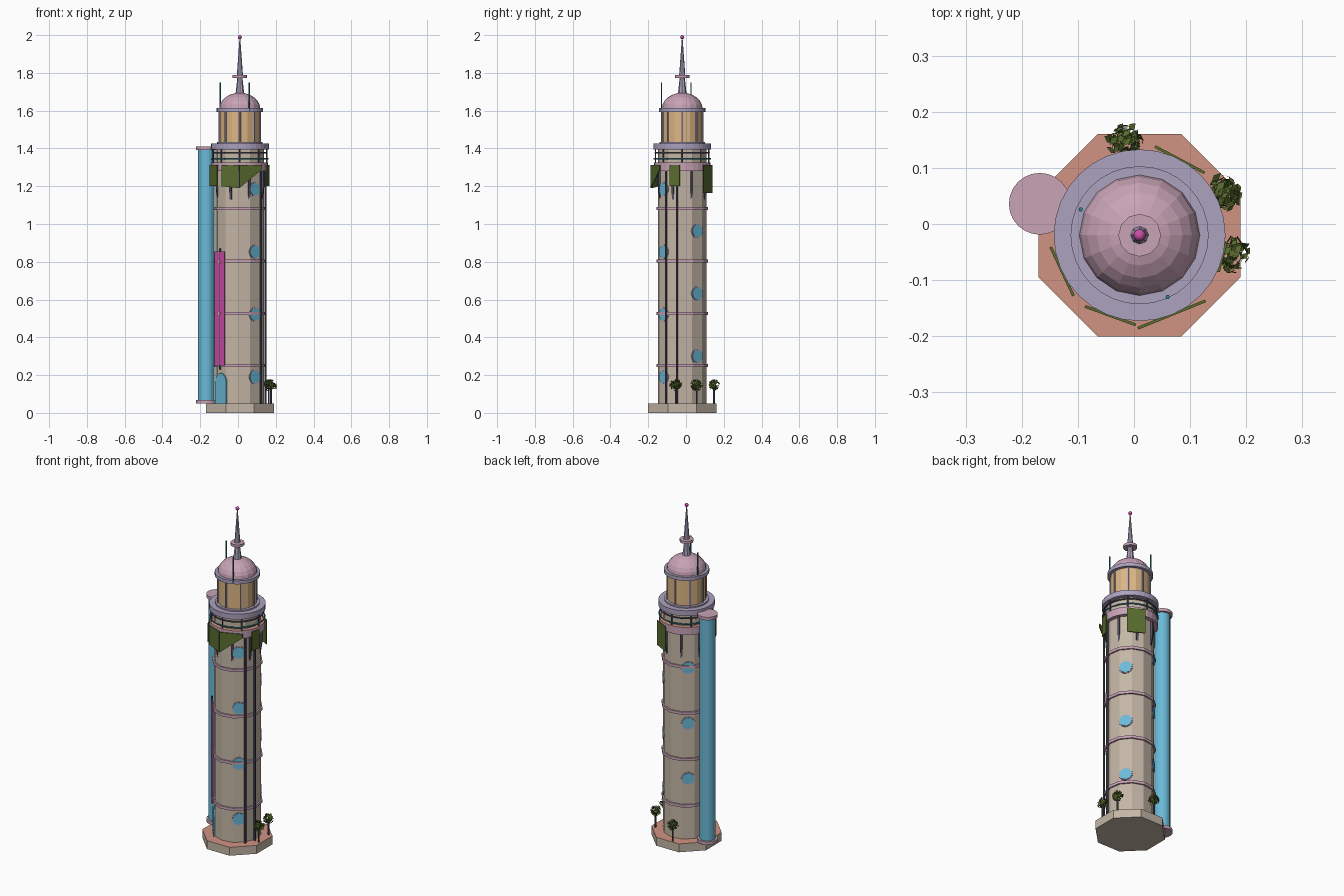
import bpy, bmesh, math, random
from mathutils import Vector

if "Cube" in bpy.data.objects:
    bpy.data.objects.remove(bpy.data.objects["Cube"])

random.seed(4)
AX, AY = 0.01, -0.02          # tower axis
TURN = math.radians(9 + 15)   # puts shaft face centres at 9 + 30k degrees


def mat(name, r, g, b):
    m = bpy.data.materials.new(name)
    m.diffuse_color = [((c / 255 + 0.055) / 1.055) ** 2.4 for c in (r, g, b)] + [1]
    m.use_nodes = True
    m.node_tree.nodes["Principled BSDF"].inputs["Base Color"].default_value = m.diffuse_color
    return m


STONE = mat("beige stone", 196, 182, 166)
CLAY = mat("terracotta", 208, 147, 130)
LAV = mat("lavender", 172, 162, 190)
MAUVE = mat("mauve pink", 200, 163, 182)
GLASS = mat("sky blue glass", 106, 186, 216)
GOLD = mat("warm gold", 220, 182, 134)
LEAF = mat("leaf green", 88, 108, 46)
SLATE = mat("slate", 84, 82, 100)
MAGENTA = mat("magenta", 205, 80, 168)
TEAL = mat("teal", 44, 128, 138)


def finish(bm, name, *mats):
    me = bpy.data.meshes.new(name)
    bmesh.ops.recalc_face_normals(bm, faces=bm.faces)
    bm.to_mesh(me)
    bm.free()
    for m in mats:
        me.materials.append(m)
    ob = bpy.data.objects.new(name, me)
    bpy.context.collection.objects.link(ob)
    return ob


def lathe(name, profile, m, sides=32, x=AX, y=AY, turn=0.0, top=None):
    """Stack of (radius, z) rings with capped ends; top = material for upward faces."""
    bm = bmesh.new()
    rings = []
    for r, z in profile:
        rings.append([bm.verts.new((x + r * math.cos(turn + 2 * math.pi * i / sides),
                                    y + r * math.sin(turn + 2 * math.pi * i / sides), z))
                      for i in range(sides)])
    for a, b in zip(rings, rings[1:]):
        for i in range(sides):
            j = (i + 1) % sides
            bm.faces.new((a[i], a[j], b[j], b[i]))
    bm.faces.new(rings[0])
    bm.faces.new(rings[-1])
    bm.normal_update()
    bmesh.ops.recalc_face_normals(bm, faces=bm.faces)
    for f in bm.faces:
        if top and f.normal.z > 0.5:
            f.material_index = 1
    return finish(bm, name, *([m, top] if top else [m]))


def disc(name, r, z0, z1, m, **kw):
    return lathe(name, [(r, z0), (r, z1)], m, **kw)


def polar(deg, r):
    a = math.radians(deg)
    return AX + r * math.cos(a), AY + r * math.sin(a)


def rod(name, deg, r, z0, z1, rad, m):
    x, y = polar(deg, r)
    return disc(name, rad, z0, z1, m, sides=6, x=x, y=y)


def plate(name, deg, r, outline, depth, m):
    """Flat plate facing outward at an angle; outline is (sideways, z)."""
    a = math.radians(deg)
    out, side = Vector((math.cos(a), math.sin(a), 0)), Vector((-math.sin(a), math.cos(a), 0))
    bm = bmesh.new()
    rows = [[bm.verts.new(Vector((AX, AY, z)) + out * d + side * t) for t, z in outline]
            for d in (r, r + depth)]
    bm.faces.new(rows[0])
    bm.faces.new(rows[1])
    n = len(outline)
    for i in range(n):
        j = (i + 1) % n
        bm.faces.new((rows[0][i], rows[0][j], rows[1][j], rows[1][i]))
    return finish(bm, name, m)


def arc(cx, cz, r, a0, a1, n):
    return [(cx + r * math.cos(math.radians(a0 + (a1 - a0) * i / n)),
             cz + r * math.sin(math.radians(a0 + (a1 - a0) * i / n))) for i in range(n + 1)]


def rail(name, r, z, m):
    bpy.ops.mesh.primitive_torus_add(location=(AX, AY, z), major_radius=r, minor_radius=0.004,
                                     major_segments=32, minor_segments=6)
    bpy.context.object.name = name
    bpy.context.object.data.materials.append(m)


# Plinth and shaft with its string courses
disc("plinth", 0.195, 0, 0.05, STONE, sides=8, turn=math.pi / 8, top=CLAY)
disc("shaft", 0.129, 0.05, 1.40, STONE, sides=12, turn=TURN)
for k in range(4):
    z = 0.25 + 0.277 * k
    disc("string_course", 0.138, z - 0.008, z + 0.008, MAUVE, sides=12, turn=TURN)

# Round windows climbing in a spiral
for i in range(10):
    deg, z = -51 + 90 * (i % 3), 0.19 + 0.1105 * i
    plate("window_rim", deg, 0.122, arc(0, z, 0.038, 0, 337.5, 15), 0.0055, MAUVE)
    plate("window_pane", deg, 0.124, arc(0, z, 0.034, 0, 337.5, 15), 0.006, GLASS)

# Arched door and the long banner above it
plate("door", -141, 0.124, [(-0.045, 0.05), (0.045, 0.05)] + arc(0, 0.165, 0.045, 0, 180, 10),
      0.008, GLASS)
plate("banner", -141, 0.134, [(-0.042, 0.25), (0.042, 0.25), (0.042, 0.855), (-0.042, 0.855)],
      0.006, MAGENTA)
rod("banner_pole", -141, 0.136, 0.23, 0.87, 0.005, SLATE)
for z in (0.525, 0.80):
    plate("banner_stud", -141, 0.139, arc(0, z, 0.009, 0, 300, 5), 0.004, GOLD)

# Lift tube at the side
LX, LY = -0.168, 0.036
disc("lift_tube", 0.043, 0.06, 1.40, GLASS, sides=20, x=LX, y=LY)
for z in (0.05, 1.393):
    disc("lift_cap", 0.055, z, z + 0.018, MAUVE, sides=24, x=LX, y=LY)

# Two drain pipes
for x, y in ((0.145, -0.048), (0.122, -0.106)):
    disc("drain_pipe", 0.006, 0.05, 1.29, SLATE, sides=8, x=x, y=y)

# Gallery: deck, brackets, rails, posts and roof ring
disc("gallery_deck", 0.149, 1.28, 1.325, MAUVE, top=CLAY)
for k in range(8):
    deg = 22.5 + 45 * k
    bm = bmesh.new()
    x0, y0 = polar(deg, 0.127)
    x1, y1 = polar(deg, 0.138)
    a = math.radians(deg)
    sx, sy = -math.sin(a) * 0.006, math.cos(a) * 0.006
    pts = [(x0, y0, 1.13), (x0, y0, 1.28), (x1, y1, 1.28), (x1, y1, 1.20)]
    rows = [[bm.verts.new((x + s * sx, y + s * sy, z)) for x, y, z in pts] for s in (-1, 1)]
    bm.faces.new(rows[0])
    bm.faces.new(rows[1])
    for i in range(4):
        j = (i + 1) % 4
        bm.faces.new((rows[0][i], rows[0][j], rows[1][j], rows[1][i]))
    finish(bm, "bracket", SLATE)
    rod("gallery_post", deg + 22.5, 0.141, 1.325, 1.40, 0.004, SLATE)
rail("lower_rail", 0.149, 1.345, TEAL)
rail("upper_rail", 0.143, 1.377, SLATE)
disc("gallery_roof", 0.153, 1.395, 1.427, LAV)

# Greenery hanging from the gallery: angle, half width, bottom left, bottom right
for deg, w, zl, zr in ((-155, 0.048, 1.2, 1.2), (-110, 0.048, 1.2, 1.19), (-68, 0.065, 1.19, 1.29),
                       (-15, 0.027, 1.2, 1.2), (62, 0.05, 1.165, 1.165)):
    plate("hanging_ivy", deg, 0.150, [(-w, zl), (w, zr), (w, 1.312), (-w, 1.312)], 0.005, LEAF)

# Lantern room
disc("lantern_kerb", 0.121, 1.427, 1.435, LAV)
disc("lantern_glazing", 0.106, 1.43, 1.595, GOLD, sides=16)
for k in range(8):
    rod("mullion", 45 * k, 0.107, 1.43, 1.595, 0.005, LAV)
disc("cornice", 0.123, 1.592, 1.613, LAV)
lathe("dome", [(0.108 * math.cos(t), 1.61 + 0.085 * math.sin(t))
               for t in [math.radians(15 * i) for i in range(6)] + [1.5]], MAUVE, sides=16)

# Spire with its collar and finial
lathe("spire", [(0.024, 1.68), (0.014, 1.77), (0.016, 1.79), (0.002, 1.985)], LAV, sides=8)
disc("spire_collar", 0.038, 1.773, 1.788, MAUVE, sides=12)
bpy.ops.mesh.primitive_uv_sphere_add(segments=10, ring_count=6, radius=0.011,
                                     location=(AX, AY, 1.989))
bpy.context.object.name = "finial"
bpy.context.object.data.materials.append(MAGENTA)

# Aerials on the cornice
for x, y in ((-0.095, 0.026), (0.06, -0.130)):
    disc("aerial", 0.004, 1.60, 1.75, TEAL, sides=6, x=x, y=y)

# Small trees on the plinth: trunk and a cloud of leaves
for x, y in ((-0.016, 0.148), (0.163, 0.056), (0.175, -0.055)):
    disc("tree_trunk", 0.005, 0.05, 0.14, SLATE, sides=6, x=x, y=y)
    bm = bmesh.new()
    for _ in range(110):
        d = Vector([random.gauss(0, 1) for _ in range(3)]).normalized()
        k = random.uniform(0.5, 1)
        c = Vector((x, y, 0.148)) + Vector((d.x * 0.032, d.y * 0.032, d.z * 0.03)) * k
        n = (d + Vector([random.uniform(-.6, .6) for _ in range(3)])).normalized()
        u = n.orthogonal().normalized() * random.uniform(0.007, 0.012)
        v = n.cross(u) * 0.6
        bm.faces.new([bm.verts.new(c + p) for p in (-u, v, u, -v)])
    finish(bm, "tree_leaves", LEAF)
